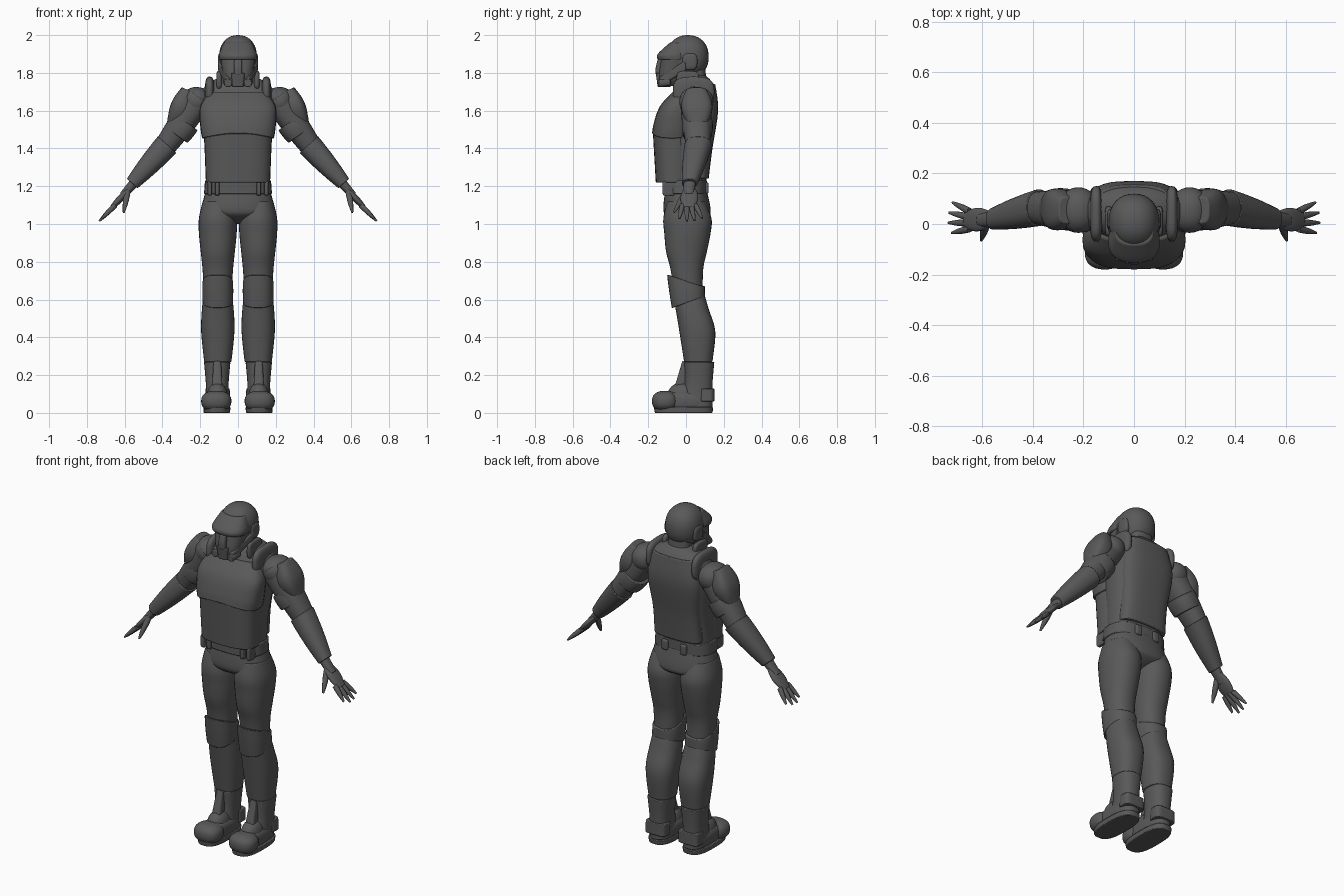
import bpy, bmesh, math
from mathutils import Vector

cube = bpy.data.objects.get("Cube")
if cube:
    bpy.data.objects.remove(cube, do_unlink=True)

COLOR = (0.1, 0.1, 0.1, 1)
grey = bpy.data.materials.new("dark grey")
grey.use_nodes = True
grey.diffuse_color = COLOR
shader = grey.node_tree.nodes["Principled BSDF"]
shader.inputs["Base Color"].default_value = COLOR
shader.inputs["Roughness"].default_value = 0.7

X, Y, Z = Vector((1, 0, 0)), Vector((0, 1, 0)), Vector((0, 0, 1))
SHARP = math.radians(40)


def rounded(value, power):
    """One coordinate of a superellipse; a higher power is boxier."""
    return math.copysign(abs(value) ** (2 / power), value)


def finish(name, bm, mirror, bevel=0.004):
    """Turn the mesh into a smooth, soft-edged object, mirrored if it is a side part."""
    bmesh.ops.recalc_face_normals(bm, faces=bm.faces)
    mesh = bpy.data.meshes.new(name)
    bm.to_mesh(mesh)
    bm.free()
    mesh.materials.append(grey)
    part = bpy.data.objects.new(name, mesh)
    bpy.context.collection.objects.link(part)
    bpy.ops.object.select_all(action='DESELECT')
    part.select_set(True)
    bpy.context.view_layer.objects.active = part
    bpy.ops.object.shade_smooth_by_angle(angle=SHARP)
    if bevel:
        edge = part.modifiers.new("soft edge", 'BEVEL')
        edge.width, edge.segments = bevel, 2
        edge.limit_method, edge.angle_limit = 'ANGLE', SHARP
    if mirror:
        part.modifiers.new("other side", 'MIRROR')


def skin(name, rings, u, v, power, mirror, warp=None, bevel=0.004, sides=32):
    """Join superellipse rings, each a centre and its radii along u and v."""
    bm, loops = bmesh.new(), []
    for centre, radius_u, radius_v in rings:
        loop = []
        for k in range(sides):
            angle = math.tau * k / sides
            point = centre + u * radius_u * rounded(math.cos(angle), power)
            point += v * radius_v * rounded(math.sin(angle), power)
            loop.append(bm.verts.new(warp(point) if warp else point))
        loops.append(loop)
    for low, high in zip(loops, loops[1:]):
        for k in range(sides):
            after = (k + 1) % sides
            bm.faces.new((low[k], low[after], high[after], high[k]))
    bm.faces.new(loops[0])
    bm.faces.new(loops[-1])
    finish(name, bm, mirror, bevel)


def column(name, *rows, x=0, power=2.4, warp=None, steps=5):
    """Upright body from rows of height, half width, front and back."""
    smooth = []
    for i in range(len(rows) - 1):
        before, start = rows[max(i - 1, 0)], rows[i]
        end, after = rows[i + 1], rows[min(i + 2, len(rows) - 1)]
        for s in range(steps):
            t = s / steps
            smooth.append([b + t / 2 * (c - a + t * (2*a - 5*b + 4*c - d + t * (3*(b - c) + d - a)))
                           for a, b, c, d in zip(before, start, end, after)])
    smooth.append(rows[-1])
    rings = [(Vector((x, (front + back) / 2, z)), width, (back - front) / 2)
             for z, width, front, back in smooth]
    skin(name, rings, X, Y, power, x > 0, warp)


def limb(name, start, end, radii, bulge=0, flat=1, power=2.3, u=Y, steps=10, **options):
    """Straight tapered piece, swollen in the middle by bulge and widened along u by flat."""
    start, end = Vector(start), Vector(end)
    rings = []
    for i in range(steps + 1):
        t = i / steps
        radius = radii[0] + (radii[1] - radii[0]) * t + bulge * math.sin(math.pi * t)
        rings.append((start.lerp(end, t), radius * flat, radius))
    skin(name, rings, u, (end - start).cross(u).normalized(), power, True, **options)


def pad(name, centre, size, power=2.2):
    """Rounded block with the given half sizes."""
    bm = bmesh.new()
    bmesh.ops.create_uvsphere(bm, u_segments=32, v_segments=20, radius=1)
    for vert in bm.verts:
        vert.co = Vector(c + s * rounded(p, power) for c, s, p in zip(centre, size, vert.co))
    finish(name, bm, centre[0] > 0, bevel=0)


def arch_lower_edge(point):
    across = max(0, 1 - (point.x / .2) ** 2)
    return point + Z * .2 * across * max(0, 1.6 - point.z)


def tall_in_front(point):
    middle = .64
    scale = min(1, max(.35, .65 - 4 * point.y))
    return Vector((point.x, point.y, middle + (point.z - middle) * scale))


# Torso and its armour
column("torso", (1.14, .17, -.1, .1), (1.35, .17, -.11, .12), (1.6, .2, -.1, .16),
       (1.7, .19, -.06, .16), (1.75, .15, -.03, .14), (1.79, .06, .01, .1))
column("back_plate", (1.24, .15, 0, .12), (1.4, .15, 0, .14), (1.6, .17, 0, .17),
       (1.74, .14, 0, .155), power=3)
column("belly_plate", (1.22, .17, -.16, .03), (1.48, .18, -.175, .04), power=2.7)
column("chest_plate", (1.45, .19, -.18, .03), (1.52, .2, -.17, .03), (1.62, .2, -.14, .03),
       (1.7, .15, -.07, .03), power=2.8, warp=arch_lower_edge)
pad("shoulder_strap", (.15, .04, 1.7), (.025, .11, .08), power=3)
pad("collar_guard", (.1, .01, 1.76), (.015, .06, .05), power=4)

# Belt, loops and hips
column("belt", (1.16, .18, -.12, .11), (1.23, .175, -.12, .11), power=2.6)
for offset in (.11, .15):
    pad("belt_loop", (offset, -.09, 1.19), (.012, .035, .04), power=6)
pad("back_buckle", (.06, .1, 1.19), (.02, .02, .03), power=6)
column("pelvis", (1.18, .17, -.11, .11), (1.08, .19, -.12, .13), (1.04, .15, -.1, .12), (1, .04, -.03, .05))

# Legs
column("thigh", (1.12, .08, -.1, .1), (1.03, .1, -.12, .135), (.95, .1, -.115, .13),
       (.85, .09, -.105, .11), (.75, .08, -.08, .09), (.58, .07, -.06, .09), x=.107, power=2.2)
column("knee_pad", (.55, .08, -.075, .1), (.65, .082, -.09, .1), (.73, .08, -.1, .1), x=.107, warp=tall_in_front)
column("shin_guard", (.62, .074, -.07, .1), (.55, .084, -.055, .12), (.43, .088, -.035, .155),
       (.27, .072, -.01, .14), x=.107)

# Boots
column("boot_shaft", (.27, .07, -.01, .15), (.15, .06, -.01, .14), (.03, .06, -.04, .14), x=.11)
limb("boot_tongue", (.11, 0, .27), (.11, -.04, .1), (.02, .03), u=X, power=4)
pad("boot_foot", (.11, -.01, .06), (.065, .15, .06), power=2.6)
pad("boot_instep", (.11, -.02, .08), (.055, .08, .08))
pad("toe_cap", (.115, -.11, .062), (.08, .07, .055), power=2.4)
column("boot_sole", (0, .07, -.165, .14), (.03, .072, -.17, .145), x=.112, power=2.8)
column("heel_guard", (.06, .066, .07, .15), (.13, .064, .07, .15), x=.108, power=4)

# Arms
pad("shoulder", (.22, .055, 1.65), (.075, .09, .075))
limb("upper_arm", (.2, .05, 1.67), (.4, .065, 1.39), (.075, .055), bulge=.005, flat=1.1)
limb("shoulder_pad", (.265, .055, 1.71), (.34, .06, 1.53), (.035, .035), bulge=.02, flat=1.5, power=2.8)
limb("shoulder_ridge", (.295, .055, 1.7), (.36, .06, 1.52), (.018, .018), bulge=.014, flat=1.6, power=3)
limb("elbow_cuff", (.275, .06, 1.54), (.325, .06, 1.47), (.075, .07), bulge=.003, flat=1.08)
limb("forearm_guard", (.375, .065, 1.42), (.56, .02, 1.215), (.066, .038), bulge=.004, flat=1.1)

# Hands
limb("wrist", (.54, .02, 1.23), (.61, .015, 1.15), (.026, .02), flat=1.3)
limb("palm", (.57, .02, 1.19), (.67, .015, 1.085), (.011, .011), bulge=.007, flat=2.6)
for i in range(4):
    reach = 1 - .15 * abs(i - 1.6)
    limb("finger", (.65, .05 - .023 * i, 1.1), (.65 + .09 * reach, .085 - .04 * i, 1.1 - .09 * reach),
         (.014, .005), bulge=.003, bevel=0, sides=12)
limb("thumb", (.585, 0, 1.17), (.605, -.065, 1.06), (.016, .005), bulge=.004, u=X, bevel=0, sides=12)

# Head
column("neck", (1.7, .085, -.01, .13), (1.76, .07, 0, .11), (1.84, .066, 0, .1))
pad("helmet", (0, .01, 1.885), (.1, .11, .115))
column("brow", (1.87, .1, -.15, .02), (1.9, .1, -.15, .02), (1.96, .075, -.085, .02))
column("face_mask", (1.73, .05, -.135, -.05), (1.78, .076, -.145, -.01), (1.88, .094, -.13, .02))
column("nose_guard", (1.79, .022, -.16, -.1), (1.83, .022, -.16, -.1), (1.87, .02, -.15, -.1), power=5)
column("mouth_guard", (1.725, .03, -.15, -.08), (1.8, .036, -.16, -.1), power=5)
limb("cheek_plate", (.095, 0, 1.84), (.05, -.14, 1.75), (.014, .012), flat=2, power=4, u=Z)
limb("cheek_filter", (.056, -.08, 1.755), (.052, -.145, 1.745), (.023, .021), u=Z)
pad("ear_cover", (.09, .02, 1.86), (.017, .04, .045), power=3)
